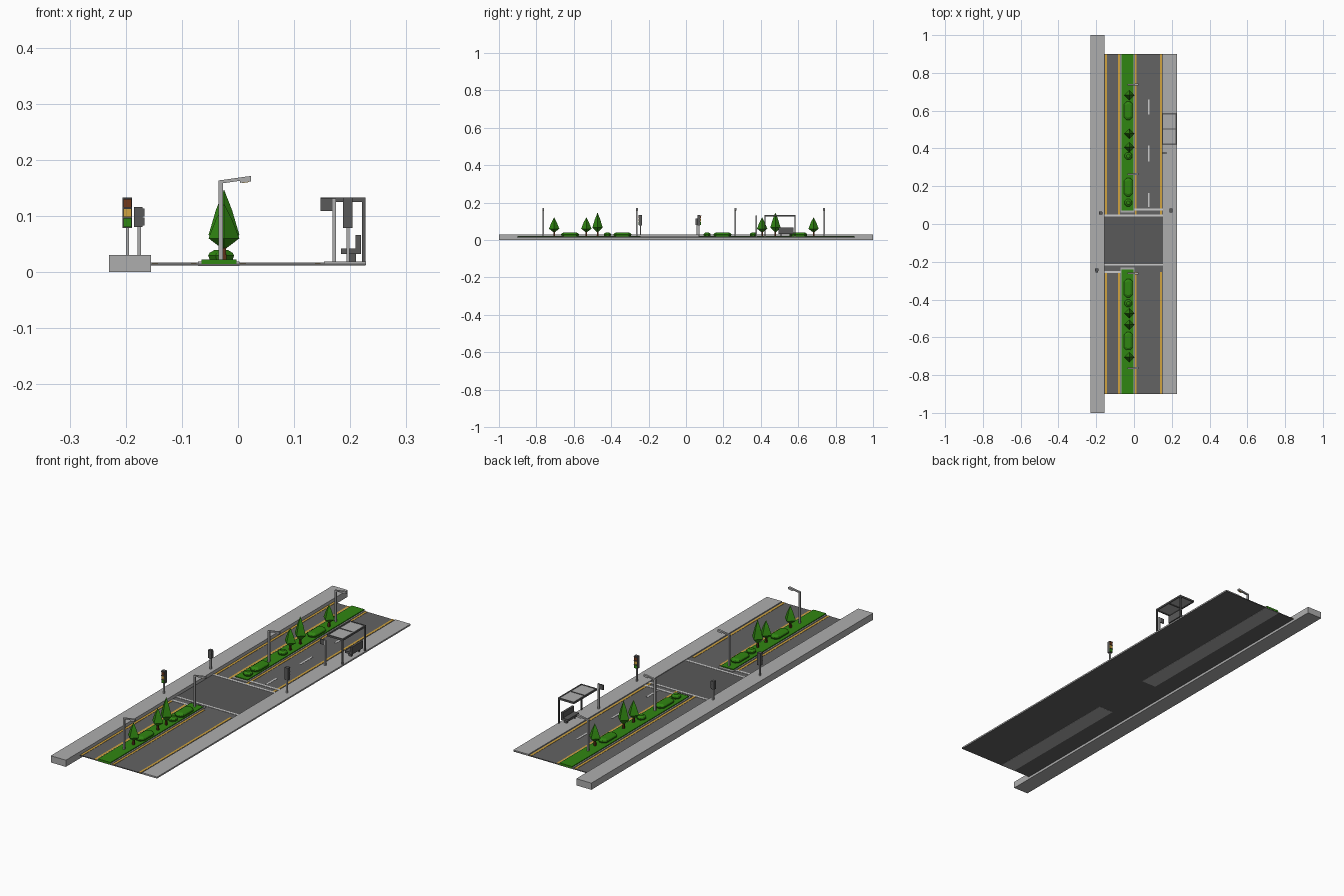
import bpy, bmesh, math
from mathutils import Vector

if "Cube" in bpy.data.objects:
    bpy.data.objects.remove(bpy.data.objects["Cube"])


def mat(name, r, g, b):
    m = bpy.data.materials.new(name)
    m.diffuse_color = (r, g, b, 1)
    m.use_nodes = True
    m.node_tree.nodes["Principled BSDF"].inputs["Base Color"].default_value = m.diffuse_color
    return m


CONCRETE = mat("concrete_grey", 0.42, 0.42, 0.42)
ASPHALT = mat("asphalt", 0.125, 0.125, 0.125)
DARK = mat("dark_grey", 0.1, 0.1, 0.1)
WHITE = mat("marking_white", 0.6, 0.6, 0.6)
YELLOW = mat("marking_yellow", 0.64, 0.37, 0.05)
GREEN = mat("plant_green", 0.03, 0.24, 0.006)
BROWN = mat("bark_brown", 0.11, 0.03, 0.01)
RED = mat("lens_red", 0.17, 0.04, 0.01)


def finish(name, bm, material):
    bmesh.ops.recalc_face_normals(bm, faces=bm.faces)
    me = bpy.data.meshes.new(name)
    bm.to_mesh(me)
    bm.free()
    me.materials.append(material)
    ob = bpy.data.objects.new(name, me)
    bpy.context.collection.objects.link(ob)
    return ob


def boxes(name, material, *specs):
    """Each spec: x0, x1, y0, y1, z0, z1."""
    bm = bmesh.new()
    for x0, x1, y0, y1, z0, z1 in specs:
        vs = bmesh.ops.create_cube(bm, size=1)["verts"]
        for v in vs:
            v.co = Vector((x0 + (v.co.x + .5) * (x1 - x0),
                           y0 + (v.co.y + .5) * (y1 - y0),
                           z0 + (v.co.z + .5) * (z1 - z0)))
    return finish(name, bm, material)


def lathe(name, material, x, y, rings, sides, stretch=0.0, turn=0.0):
    """Stack of (radius, z) rings; stretch lengthens the form along y."""
    bm = bmesh.new()
    loops = []
    for r, z in rings:
        loop = []
        for i in range(sides):
            a = turn + math.tau * i / sides
            dy = math.copysign(stretch, math.sin(a)) if stretch else 0
            loop.append(bm.verts.new((x + r * math.cos(a), y + r * math.sin(a) + dy, z)))
        loops.append(loop)
    for a, b in zip(loops, loops[1:]):
        for i in range(sides):
            j = (i + 1) % sides
            bm.faces.new((a[i], a[j], b[j], b[i]))
    bm.faces.new(loops[0])
    bm.faces.new(loops[-1])
    return finish(name, bm, material)


# Ground: pavements, road, crossing
boxes("wide_pavement", CONCRETE, (-.23, -.155, -1, 1, 0, .03))
boxes("road", ASPHALT, (-.155, .2275, -.9, .9, .0115, .0152))
boxes("junction", DARK, (-.155, .153, -.215, .045, .0145, .0157))
boxes("bus_pavement", CONCRETE, (.153, .228, -.9, .9, .0121, .0185))

# Central planted strips with kerbs
halves = [(.06, .9), (-.9, -.23)]
for n, (a, b) in enumerate(halves):
    boxes(f"median_kerb_{n}", CONCRETE, (-.071, .003, a, b, .011, .0185))
    ga, gb = (a + .012, b + .001) if n == 0 else (a - .001, b - .012)
    boxes(f"median_grass_{n}", GREEN, (-.065, -.003, ga, gb, .014, .0225))

# Road markings
Z0, Z1 = .0145, .0163
boxes("yellow_lines", YELLOW, *[(x - .005, x + .005, a, b, Z0, Z1)
      for x in (-.148, -.079, .009, .142) for a, b in ((.05, .9), (-.9, -.255))])
boxes("stop_lines", WHITE,
      (-.155, .153, .04, .05, Z0, .0166), (.003, .153, .072, .083, Z0, .0166),
      (-.155, .153, -.221, -.211, Z0, .0166), (-.155, -.071, -.259, -.248, Z0, .0166))
boxes("lane_dashes", WHITE, *[(.074, .082, a, b, Z0, Z1)
      for a, b in ((.09, .165), (.33, .415), (.58, .66))])

# Trees: four-sided diamonds on thin trunks
MX = -.025
for n, (y, top) in enumerate([(-.705, .121), (-.533, .121), (-.473, .146),
                              (.407, .121), (.478, .146), (.682, .121)]):
    lathe(f"tree_trunk_{n}", BROWN, MX, y, [(.006, .02), (.005, .06)], 4, turn=math.pi / 4)
    mid = .066 if top > .13 else .06
    lathe(f"tree_crown_{n}", GREEN, MX, y,
          [(.004, .042), (.0275, mid), (.0145, mid + (top - mid) * .55), (.0004, top)], 4)

# Bushes: low eight-sided domes, some stretched
for n, (y, s) in enumerate([(.6, .025), (.195, .025), (-.34, .025), (-.62, .025),
                            (.36, 0), (.113, 0), (-.42, 0)]):
    r = .025 if s else .021
    lathe(f"bush_{n}", GREEN, -.03, y,
          [(r * .85, .02), (r, .029), (r * .9, .034), (r * .5, .0395)],
          8, stretch=s, turn=math.pi / 8)

# Street lamps
for n, y in enumerate((.738, .264, -.262, -.763)):
    boxes(f"lamp_post_{n}", CONCRETE, (-.035, -.027, y - .004, y + .004, .02, .163))
    arm = boxes(f"lamp_arm_{n}", CONCRETE, (-.035, .023, y - .004, y + .004, .157, .163),
                (.004, .023, y - .005, y + .005, .1535, .163))
    for v in arm.data.vertices:          # arm rises outwards
        v.co.z += (v.co.x + .035) * .14
    bulb = boxes(f"lamp_bulb_{n}", YELLOW, (.007, .02, y - .0035, y + .0035, .1525, .155))
    for v in bulb.data.vertices:
        v.co.z += (v.co.x + .035) * .14


# Traffic lights: s is the y direction they face
def traffic_light(name, x, y, s, base):
    boxes(name + "_pole", CONCRETE, (x - .003, x + .003, y - .003, y + .003, base, .08))
    boxes(name + "_housing", DARK, (x - .0085, x + .0085, y - .007, y + .007, .078, .133))
    for k, (lab, m) in enumerate((("green", GREEN), ("yellow", YELLOW), ("red", RED))):
        z = .0805 + k * .0172
        f = y + s * .007
        lo, hi = sorted((f - s * .001, f + s * .003))
        boxes(f"{name}_{lab}_lens", m, (x - .007, x + .007, lo, hi, z, z + .0145))
        lo, hi = sorted((f - s * .001, f + s * .006))
        boxes(f"{name}_{lab}_visor", DARK,
              (x - .0075, x + .0075, lo, hi, z + .0145, z + .0158))


traffic_light("front_signal", -.197, -.243, -1, .028)
traffic_light("back_signal", .196, .069, 1, .017)

# Walkers' signal facing the road
boxes("walk_signal_pole", CONCRETE, (-.179, -.173, .055, .061, .028, .083))
boxes("walk_signal_housing", DARK, (-.185, -.17, .05, .066, .08, .116))
boxes("walk_signal_lenses", DARK, *[(-.171, -.1665, .0515, .0645, z, z + .0145)
                                    for z in (.0825, .099)])

# Bus shelter: frame, roof panels, bench
X0, X1, Y0, Y1 = .147, .227, .42, .585
T = .006
ym = (Y0 + Y1) / 2
boxes("shelter_posts", DARK, *[(X1 - T, X1, y, y + T, .017, .128) for y in (Y0, Y1 - T)])
boxes("shelter_roof_frame", DARK,
      (X0, X1, Y0, Y0 + T, .125, .133), (X0, X1, Y1 - T, Y1, .125, .133),
      (X0, X0 + T, Y0, Y1, .125, .133), (X1 - T, X1, Y0, Y1, .125, .133),
      (X0, X1, ym - T / 2, ym + T / 2, .125, .133))
boxes("shelter_roof_panels", CONCRETE, (X0 + .002, X1 - .002, Y0 + .002, Y1 - .002, .1275, .1315))
boxes("bench", DARK, (.184, .219, .495, .575, .032, .042),
      (.209, .219, .495, .575, .032, .066))
boxes("bench_legs", DARK, (.196, .21, .505, .511, .017, .033), (.196, .21, .559, .565, .017, .033))

# Bus stop sign
boxes("stop_sign_pole", CONCRETE, (.168, .175, .372, .379, .017, .131))
boxes("stop_sign_panel", DARK, (.147, .169, .373, .378, .109, .131))
